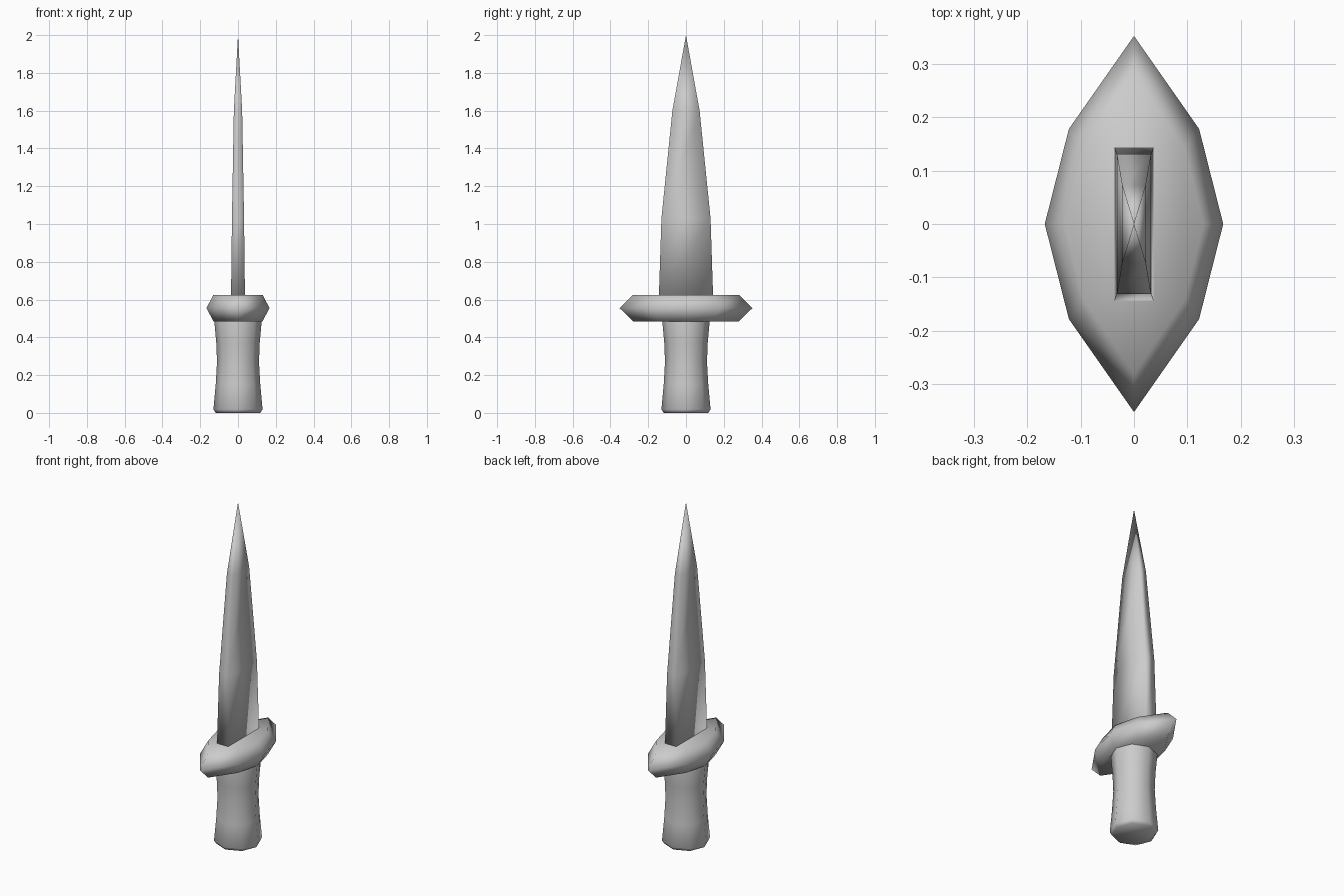
import bpy, bmesh, math

if "Cube" in bpy.data.objects:
    bpy.data.objects.remove(bpy.data.objects["Cube"])

OCT = [(math.cos(i * math.pi / 4), math.sin(i * math.pi / 4)) for i in range(8)]
LEAF = [(1, 0), (0.73, 0.505), (0, 1), (-0.73, 0.505),
        (-1, 0), (-0.73, -0.505), (0, -1), (0.73, -0.505)]
RECT = [(1, -1), (1, 1), (-1, 1), (-1, -1)]


def loft(name, section, levels, tip=None):
    """Stack scaled copies of a section at (z, half_x, half_y) and skin them."""
    bm = bmesh.new()
    rings = [[bm.verts.new((x * sx, y * sy, z)) for x, y in section]
             for z, sx, sy in levels]
    n = len(section)
    for lo, hi in zip(rings, rings[1:]):
        for i in range(n):
            j = (i + 1) % n
            bm.faces.new((lo[i], lo[j], hi[j], hi[i]))
    bm.faces.new(rings[0][::-1])
    if tip is None:
        bm.faces.new(rings[-1])
    else:
        apex = bm.verts.new((0, 0, tip))
        for i in range(n):
            bm.faces.new((rings[-1][i], rings[-1][(i + 1) % n], apex))
    for f in bm.faces:
        f.smooth = True
    mesh = bpy.data.meshes.new(name)
    bm.to_mesh(mesh)
    bm.free()
    obj = bpy.data.objects.new(name, mesh)
    bpy.context.collection.objects.link(obj)
    return obj


# Grip: waisted octagonal column
grip_profile = [(0, 0.118), (0.018, 0.13), (0.15, 0.118), (0.27, 0.111),
                (0.37, 0.115), (0.48, 0.125), (0.50, 0.122)]
loft("grip", OCT, [(z, r, r) for z, r in grip_profile])

# Guard: pointed leaf shape with a bulging rim
loft("guard", LEAF, [(0.485, 0.13, 0.28), (0.555, 0.167, 0.352), (0.625, 0.13, 0.28)])

# Blade: rectangular section tapering to a point
loft("blade", RECT, [(0.60, 0.037, 0.144), (1.03, 0.032, 0.13), (1.6, 0.022, 0.072)], tip=2.0)
